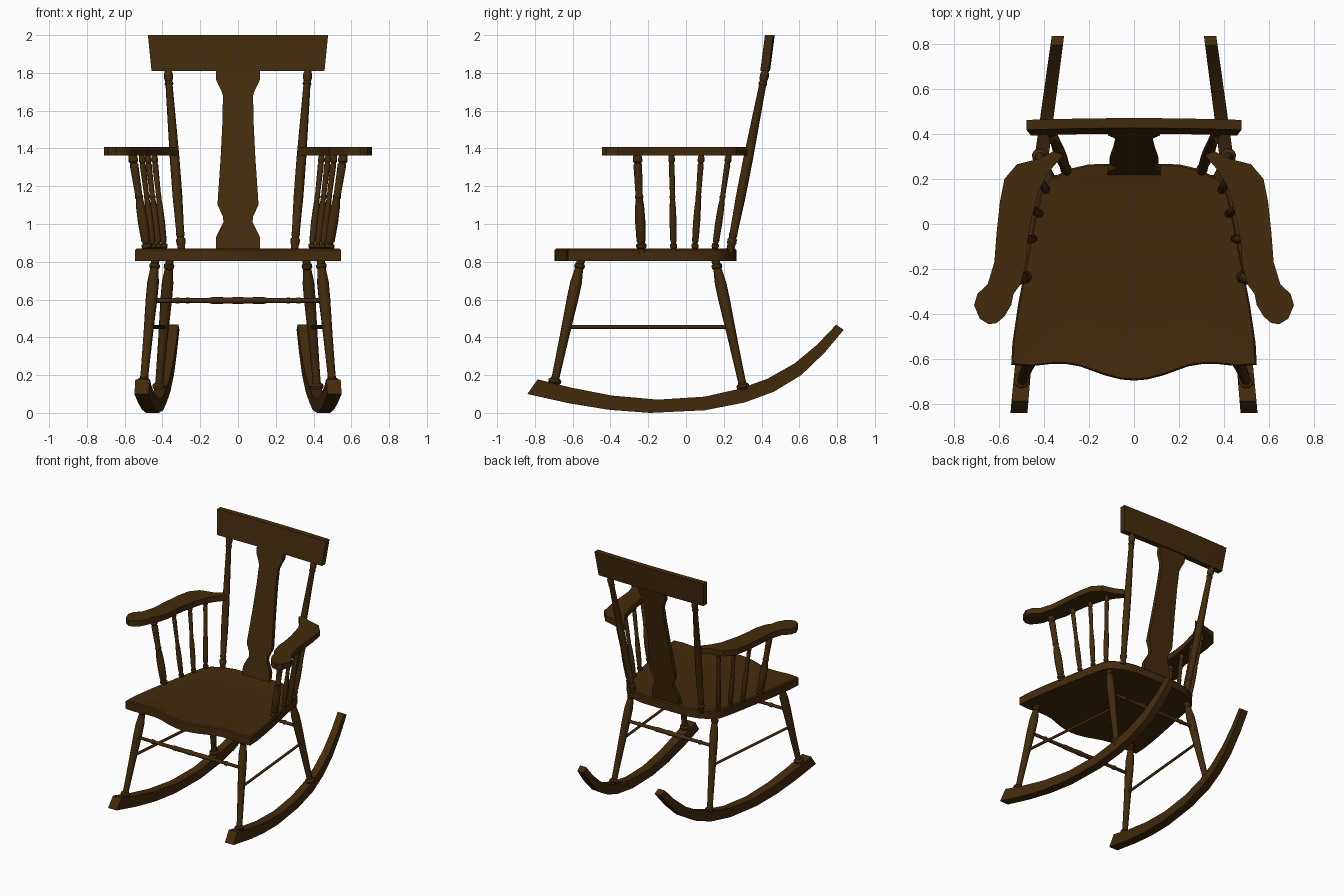
import bpy, bmesh, math
from mathutils import Vector

wood = bpy.data.materials.new("dark brown wood")
wood.diffuse_color = (0.056, 0.024, 0.0035, 1)


def finish(name, bm, mirror=False):
    bmesh.ops.recalc_face_normals(bm, faces=bm.faces[:])
    me = bpy.data.meshes.new(name)
    bm.to_mesh(me)
    bm.free()
    me.materials.append(wood)
    ob = bpy.data.objects.new(name, me)
    bpy.context.collection.objects.link(ob)
    if mirror:
        ob.modifiers.new("mirror", 'MIRROR').use_mirror_merge = False
    return ob


def loft(name, rings, mirror=False):
    """Skin a list of closed rings and cap both ends."""
    bm = bmesh.new()
    vs = [[bm.verts.new(p) for p in r] for r in rings]
    n = len(rings[0])
    for a, b in zip(vs, vs[1:]):
        for i in range(n):
            j = (i + 1) % n
            bm.faces.new((a[i], a[j], b[j], b[i]))
    bm.faces.new(vs[0])
    bm.faces.new(vs[-1])
    return finish(name, bm, mirror)


def turned(name, p0, p1, profile, mirror=True, sides=12):
    """Lathe-turned rod from p0 to p1; profile = (fraction, radius)."""
    p0, p1 = Vector(p0), Vector(p1)
    q = (p1 - p0).to_track_quat('Z', 'Y')
    ring = [Vector((math.cos(a), math.sin(a), 0))
            for a in (2 * math.pi * i / sides for i in range(sides))]
    return loft(name, [[p0.lerp(p1, t) + q @ (v * r) for v in ring] for t, r in profile], mirror)


# seat: half outline from back to front, mirrored; shrinking rings make the dished top
half = [(0.2, .265), (.285, .245), (.375, .2), (.41, .155), (.44, .03), (.475, -.15),
        (.515, -.36), (.54, -.53), (.545, -.625), (.465, -.632), (.375, -.622),
        (.3, -.622), (.24, -.632), (.13, -.672), (.06, -.69)]
outline = [(0, .267)] + half + [(0, -.695)] + [(-x, y) for x, y in reversed(half)]
cy = -.2
loft("seat", [[(x * s, cy + (y - cy) * s, z) for x, y in outline]
              for s, z in ((1, .803), (1, .862), (.985, .87), (.9, .868), (.78, .861), (.55, .857))])

# rockers: (y, z) of bottom edge, (y, z) of top edge
edges = [((-.84, .10), (-.785, .178)), ((-.615, .05), (-.615, .135)), ((-.405, .016), (-.395, .092)),
         ((-.19, 0), (-.15, .07)), ((.1, .014), (.1, .086)), ((.31, .055), (.285, .128)),
         ((.465, .112), (.43, .18)), ((.61, .2), (.575, .262)), ((.735, .32), (.695, .362)),
         ((.835, .44), (.795, .467))]


def rocker_x(y):
    return .51 - .0885 * (y + .83) if y < .3 else .41 - .135 * (y - .3)


rings = []
for (yb, zb), (yt, zt) in edges:
    w = .0375 - .006 * (yb + .84)
    xb, xt = rocker_x(yb), rocker_x(yt)
    rings.append([(xb - w, yb, zb), (xb + w, yb, zb), (xt + w, yt, zt), (xt - w, yt, zt)])
loft("rocker", rings, True)

# legs: turned, bottom to top
leg = [(0, .02), (.03, .022), (.045, .034), (.065, .035), (.08, .022), (.1, .021), (.4, .025),
       (.7, .031), (.82, .031), (.9, .024), (.925, .022), (.935, .028), (.955, .028),
       (.965, .021), (1, .024)]
turned("front_leg", (.502, -.703, .13), (.438, -.555, .815), leg)
turned("back_leg", (.422, .31, .10), (.362, .155, .815), leg)

# stretchers
bar = [(0, .012), (.13, .012), (.14, .017), (.155, .017), (.165, .012), (.33, .014), (.35, .018),
       (.46, .016), (.48, .019), (.52, .019), (.54, .016), (.65, .018), (.67, .014), (.835, .012),
       (.845, .017), (.86, .017), (.87, .012), (1, .012)]
turned("front_stretcher", (-.455, -.605, .595), (.455, -.605, .595), bar, False)
turned("back_stretcher", (-.378, .205, .595), (.378, .205, .595), bar, False)
turned("side_stretcher", (.47, -.63, .455), (.392, .23, .455), [(0, .01), (1, .01)])

# back posts
turned("back_post", (.298, .232, .85), (.372, .424, 1.83),
       [(0, .02), (.04, .021), (.05, .025), (.07, .025), (.08, .019), (.1, .023), (.11, .021),
        (.3, .026), (.5, .026), (.9, .019), (.91, .024), (.925, .019), (.94, .024), (.965, .024),
        (.975, .019), (1, .019)])

# arm spindles: (top x, top y, bottom x, bottom y, thickness)
spindle = [(0, .75), (.04, .75), (.05, 1), (.08, 1), (.09, .65), (.12, .9), (.3, 1), (.45, .9),
           (.54, .7), (.56, .85), (.58, .7), (.8, .8), (.88, .85), (.9, .65), (.92, .95), (.95, .9),
           (1, .7)]
for tx, ty, bx, by, r in ((.56, -.258, .478, -.235, .028), (.512, -.077, .446, -.065, .019),
                          (.48, .082, .418, .045, .019), (.445, .228, .388, .15, .019)):
    turned("arm_spindle", (bx, by, .85), (tx, ty, 1.375), [(t, k * r) for t, k in spindle])

# arms: (inner x, y, outer x, y) from the back tip to the hand rest
arm = [(.315, .305, .355, .325), (.375, .235, .42, .29), (.42, .155, .52, .265), (.44, .08, .575, .2),
       (.46, 0, .595, .1), (.475, -.1, .61, -.04), (.48, -.18, .62, -.17), (.505, -.27, .65, -.268),
       (.535, -.31, .695, -.31), (.545, -.36, .71, -.36), (.575, -.41, .685, -.42),
       (.61, -.44, .645, -.445)]
loft("arm", [[(a, b, 1.363), (c, d, 1.363), (c, d, 1.407), (a, b, 1.407)] for a, b, c, d in arm], True)

# back splat: (height, half width)
rings = []
for z, w in ((.85, .117), (.925, .117), (.945, .11), (1.01, .077), (1.04, .08), (1.1, .108),
             (1.13, .107), (1.35, .092), (1.55, .082), (1.68, .08), (1.71, .09), (1.76, .115),
             (1.83, .118)):
    y = .235 + (z - .87) * .195
    rings.append([(-w, y - .016, z), (w, y - .016, z), (w, y + .016, z), (-w, y + .016, z)])
loft("back_splat", rings)

# crest rail: slightly bowed board leaning back
rings = []
for i in range(9):
    u = i / 4 - 1
    bow = .008 * (1 - u * u)
    rings.append([(u * .458, .393 + bow, 1.81), (u * .458, .437 + bow, 1.81),
                  (u * .477, .462 + bow, 2.0), (u * .477, .418 + bow, 2.0)])
loft("crest_rail", rings)

# smooth shading with sharp edges kept
bpy.ops.object.select_all(action='SELECT')
bpy.context.view_layer.objects.active = bpy.context.collection.objects[0]
bpy.ops.object.shade_smooth_by_angle(angle=math.radians(35))
